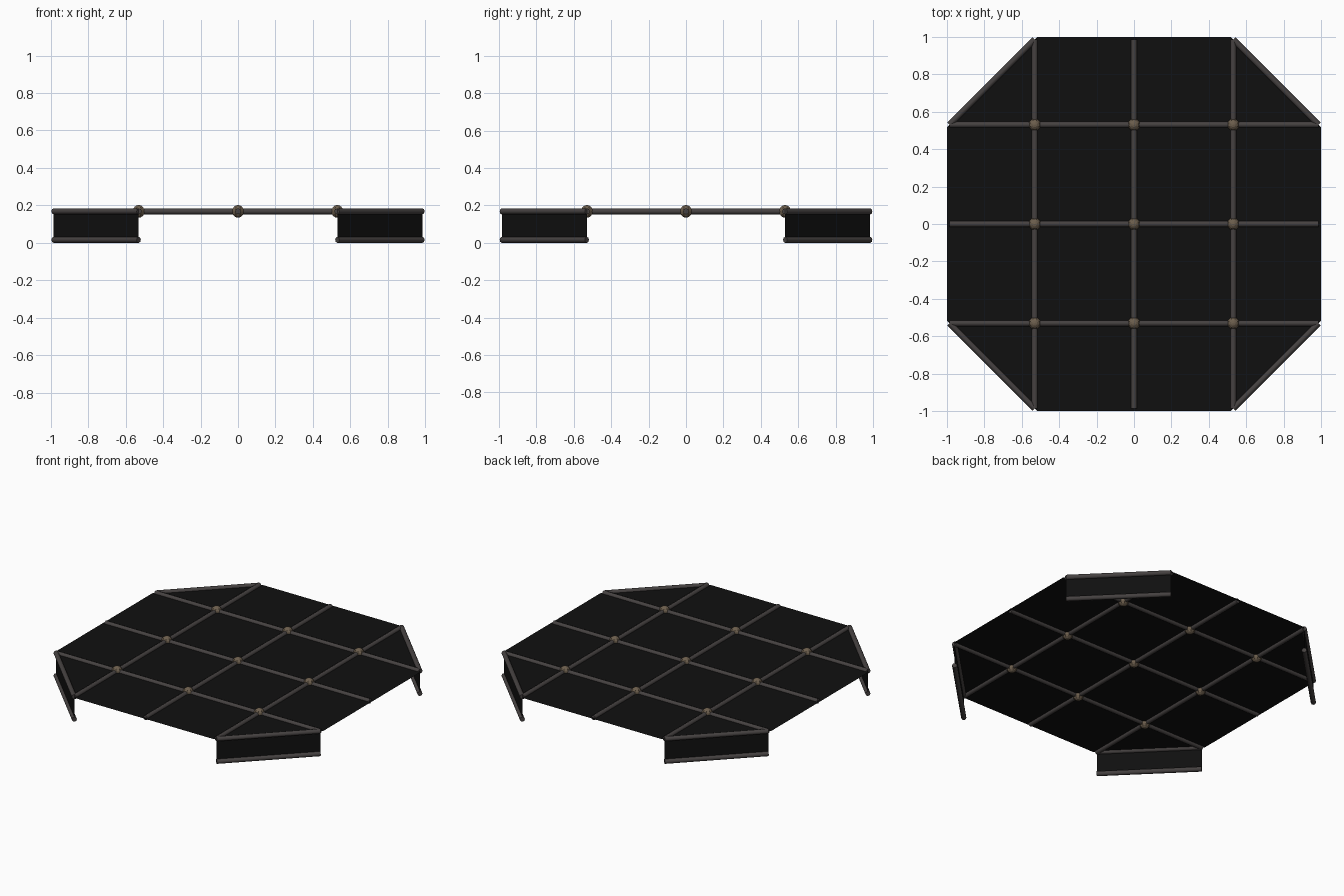
import bpy, bmesh, math
from mathutils import Vector

if "Cube" in bpy.data.objects:
    bpy.data.objects.remove(bpy.data.objects["Cube"])

R = 0.016           # rod radius
Z = 0.168           # height of the deck
G = 0.53            # grid spacing
E = 0.985           # rod end


def mat(name, col):
    m = bpy.data.materials.new(name)
    m.diffuse_color = (*col, 1)
    m.use_nodes = True
    m.node_tree.nodes["Principled BSDF"].inputs["Base Color"].default_value = m.diffuse_color
    return m


black = mat("black panel", (0.005, 0.005, 0.005))
grey = mat("warm grey rod", (0.060, 0.053, 0.052))
brown = mat("brown joint", (0.150, 0.112, 0.074))


def finish(ob, name, material, smooth=False):
    ob.name = name
    ob.data.materials.append(material)
    if smooth:
        bpy.ops.object.shade_smooth_by_angle(angle=math.radians(50))


def rod(name, a, b):
    a, b = Vector(a), Vector(b)
    bpy.ops.mesh.primitive_cylinder_add(vertices=8, radius=R, depth=(b - a).length,
                                        location=(a + b) / 2)
    ob = bpy.context.object
    ob.rotation_euler = (b - a).to_track_quat('Z', 'Y').to_euler()
    finish(ob, name, grey, True)


def sheet(name, pts):
    me = bpy.data.meshes.new(name)
    me.from_pydata(pts, [], [list(range(len(pts)))])
    ob = bpy.data.objects.new(name, me)
    bpy.context.collection.objects.link(ob)
    finish(ob, name, black)


# octagonal deck sheet
P, Q = 0.998, 0.517
sheet("deck_panel", [(P, -Q, Z), (P, Q, Z), (Q, P, Z), (-Q, P, Z),
                     (-P, Q, Z), (-P, -Q, Z), (-Q, -P, Z), (Q, -P, Z)])

# grid of rods with joints at the crossings
for c in (-G, 0, G):
    rod("cross_rod", (-E, c, Z), (E, c, Z))
    rod("long_rod", (c, -E, Z), (c, E, Z))
    for d in (-G, 0, G):
        bpy.ops.mesh.primitive_uv_sphere_add(segments=8, ring_count=8, radius=0.034,
                                             location=(c, d, Z),
                                             rotation=(0, 0, math.pi / 8))
        finish(bpy.context.object, "joint", brown)

# upright skirt on each cut corner, with a rod above and below
for sx in (-1, 1):
    for sy in (-1, 1):
        a, b = (sx * E, sy * G), (sx * G, sy * E)
        for z in (R, Z):
            rod("corner_rod", (*a, z), (*b, z))
        sheet("corner_panel", [(*a, R), (*b, R), (*b, Z), (*a, Z)])
